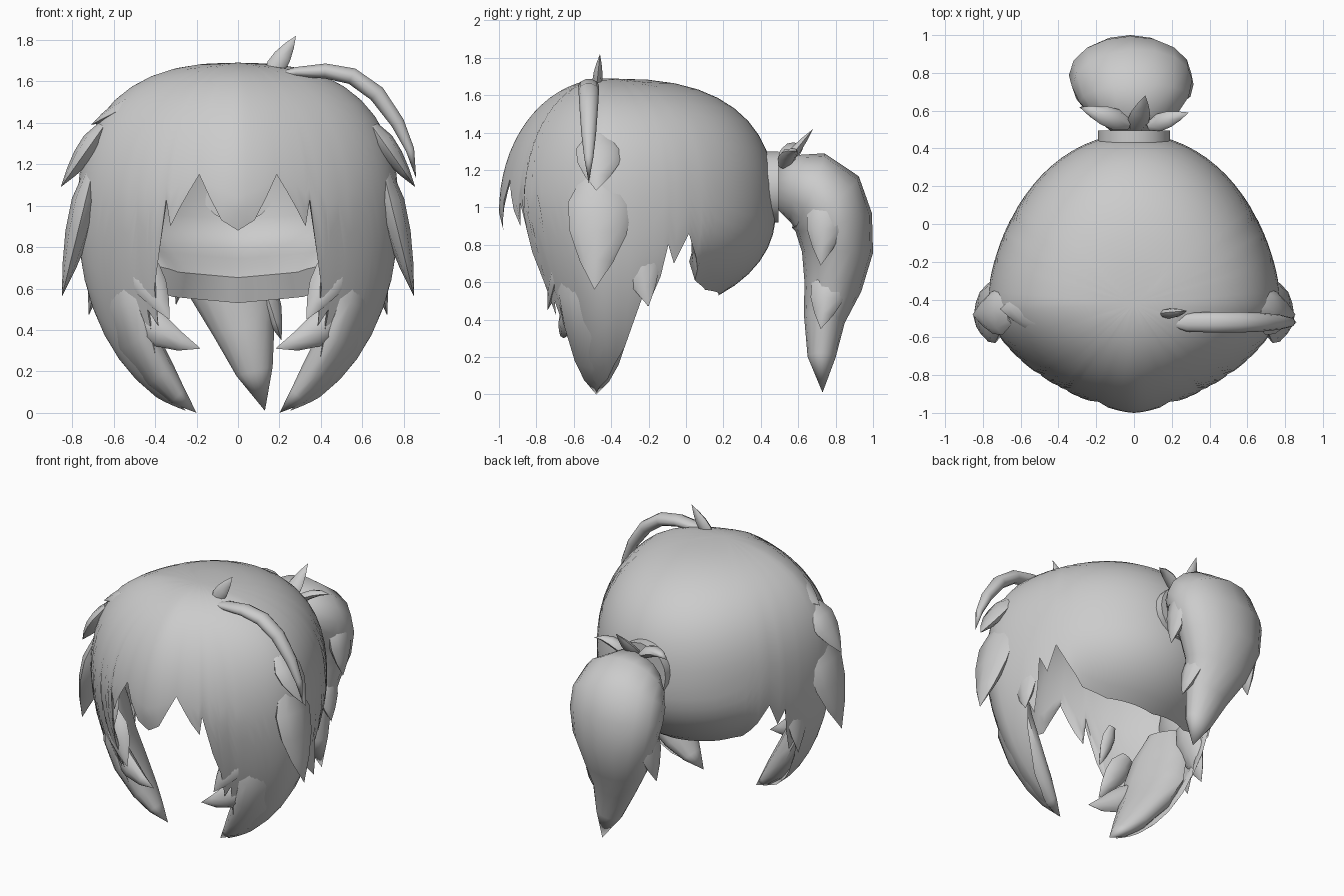
import bpy, bmesh, math
from mathutils import Vector

if "Cube" in bpy.data.objects:
    bpy.data.objects.remove(bpy.data.objects["Cube"])

hair = bpy.data.materials.new("grey_hair")
hair.diffuse_color = (0.6, 0.6, 0.6, 1)
hair.use_nodes = True
hair.node_tree.nodes["Principled BSDF"].inputs["Base Color"].default_value = hair.diffuse_color


def finish(name, bm, angle=60):
    bmesh.ops.remove_doubles(bm, verts=bm.verts[:], dist=0.0005)
    bmesh.ops.recalc_face_normals(bm, faces=bm.faces[:])
    me = bpy.data.meshes.new(name)
    bm.to_mesh(me)
    bm.free()
    me.materials.append(hair)
    ob = bpy.data.objects.new(name, me)
    bpy.context.collection.objects.link(ob)
    bpy.ops.object.select_all(action='DESELECT')
    ob.select_set(True)
    bpy.context.view_layer.objects.active = ob
    bpy.ops.object.shade_smooth_by_angle(angle=math.radians(angle))
    return ob


def strand(name, pts, side, n=10):
    """Tapered tube through (x, y, z, half width, half thickness) points."""
    bm = bmesh.new()
    cs = [Vector(p[:3]) for p in pts]
    rings = []
    for i, p in enumerate(pts):
        t = (cs[min(i + 1, len(cs) - 1)] - cs[max(i - 1, 0)]).normalized()
        s = Vector(side)
        s = (s - t * s.dot(t)).normalized()
        u = t.cross(s)
        rings.append([bm.verts.new(cs[i] + s * p[3] * math.cos(a) + u * p[4] * math.sin(a))
                      for a in (k * math.tau / n for k in range(n))])
    for a, b in zip(rings, rings[1:]):
        for k in range(n):
            bm.faces.new((a[k], a[(k + 1) % n], b[(k + 1) % n], b[k]))
    if pts[0][3] > 0.001:
        bm.faces.new(rings[0])
    return finish(name, bm)


def spike(name, a, b, w, h, side, bulge=(0, 0, 0)):
    """Leaf shaped tuft from a to tip b."""
    a, b, g = Vector(a), Vector(b), Vector(bulge)
    pts = []
    for t, k in ((0, 0.55), (0.25, 0.95), (0.5, 0.85), (0.75, 0.5), (1, 0)):
        c = a.lerp(b, t) + g * 4 * t * (1 - t)
        pts.append((*c, w * k, h * k))
    return strand(name, pts, side, 8)


def ramp(x, a, b):
    t = max(0, min(1, (x - a) / (b - a)))
    return t * t * (3 - 2 * t)


# Main hair cap: hem outline as (angle, height) for one half, front to back
CY, CZ, RX = -0.42, 0.97, 0.775
HEM = [(-90, .88), (-84, .93), (-75, 1.15), (-63, .9), (-61, 1.03), (-57, .76),
       (-53, .6), (-51, .42), (-47, .5), (-42, .27), (-36, .3), (-22, .01),
       (0, .08), (8, .25), (14, .55), (16, .47), (20, .63), (22, .8), (25, .7),
       (30, .86), (35, .73), (41, .61), (55, .56), (90, .53)]


def cap_point(deg, f, zend):
    th = math.radians(deg)
    sn, cn = math.sin(th), math.cos(th)
    q = 1.75 + 0.2 * sn
    back = ramp(deg, 10, 45)
    low = 1.02 + (0.57 - 1.02) * back
    uend = (zend - CZ) / (0.72 if zend > CZ else low)
    u = math.cos(f * math.acos(max(-0.999, uend)))
    p = 2.5 + 0.45 * min(0, sn) + 0.1 * max(0, sn) if u > 0 else 2.1
    s = (1 - abs(u) ** p) ** (1 / p)
    m = (abs(sn) ** q + abs(cn) ** q) ** (1 / q)
    z = u * (0.72 if u > 0 else low)
    y = s * sn / m * (0.58 if sn < 0 else 0.9)
    if sn < 0:
        y *= 1 - 0.25 * max(0, min(1, -z / 0.6))
    return Vector((RX * s * cn / m, y, z))


cols = []
for (a0, z0), (a1, z1) in zip(HEM, HEM[1:]):
    k = max(1, math.ceil((a1 - a0) / 5))
    cols += [(a0 + (a1 - a0) * i / k, z0 + (z1 - z0) * i / k) for i in range(k)]
cols.append(HEM[-1])
ROWS = 18
bm = bmesh.new()
for sx in (1, -1):
    for inner in (False, True):
        grid = []
        for deg, zend in cols:
            col = []
            for r in range(ROWS + 1):
                f = r / ROWS
                q = cap_point(deg, f, zend)
                if inner:
                    # thin shell whose nape curls inwards at the rim
                    lip = 0.15 * ramp(deg, 25, 50) * ramp(f, 0.7, 0.92)
                    q = q * (1 - (0.03 + lip) * min(1, (1 - f) * 18))
                col.append(bm.verts.new((q.x * sx, q.y + CY, q.z + CZ)))
            grid.append(col)
        for a, b in zip(grid, grid[1:]):
            for r in range(ROWS):
                bm.faces.new((a[r], a[r + 1], b[r + 1], b[r]))
bmesh.ops.dissolve_degenerate(bm, edges=bm.edges[:], dist=0.0005)
finish("hair_cap", bm, 50)

# Mirrored face locks and tufts
for sx, s in ((1, "right"), (-1, "left")):
    def m(x, y, z, *wh):
        return (sx * x, y, z, *wh)
    strand("face_lock_" + s, [
        m(.62, -.46, .90, .10, .02), m(.60, -.47, .70, .20, .07), m(.565, -.485, .52, .22, .09),
        m(.49, -.48, .35, .185, .095), m(.375, -.48, .18, .125, .075), m(.29, -.48, .08, .07, .045),
        m(.20, -.48, .0, 0, 0)], m(.4, 1, 0), 12)
    spike("upper_side_tuft_" + s, m(.65, -.46, 1.38), m(.855, -.48, 1.09), .13, .055, (0, 1, 0))
    spike("lower_side_tuft_" + s, m(.70, -.45, 1.17), m(.85, -.49, .56), .18, .07, (0, 1, 0))
    spike("rear_side_tuft_" + s, m(.64, -.28, .88), m(.72, -.2, .47), .12, .05, (0, 1, 0))
    spike("long_cheek_tuft_" + s, m(.53, -.58, .52), m(.18, -.66, .31), .085, .05,
          (0, 0, 1), m(.01, -.02, -.03))
    spike("short_cheek_tuft_" + s, m(.50, -.66, .76), m(.33, -.74, .45), .09, .045, (1, 0, 0))
    spike("temple_tuft_" + s, m(.44, -.74, 1.0), m(.39, -.80, .73), .05, .03, (1, 0, 0))
spike("crown_side_tuft", (-.44, -.45, 1.53), (-.71, -.45, 1.39), .12, .05, (0, 1, 0))

# Loose arching strand and its short partner on top
strand("arched_strand", [
    (.18, -.52, 1.63, .015, .01), (.28, -.52, 1.645, .05, .025), (.42, -.52, 1.65, .055, .038),
    (.55, -.52, 1.625, .055, .042), (.67, -.52, 1.54, .05, .043), (.77, -.52, 1.40, .04, .035),
    (.83, -.52, 1.27, .025, .022), (.86, -.52, 1.13, 0, 0)], (0, 1, 0))
spike("short_top_strand", (.15, -.48, 1.62), (.28, -.46, 1.82), .05, .028, (1, 0, 0))

# Hair tie
bm = bmesh.new()
prof = ((.155, .43), (.19, .43), (.19, .495), (.10, .495))
rings = [[bm.verts.new((r * math.cos(a), y, 1.11 + r * math.sin(a)))
          for a in (k * math.tau / 20 for k in range(20))] for r, y in prof]
for a, b in zip(rings, rings[1:]):
    for k in range(20):
        bm.faces.new((a[k], a[(k + 1) % 20], b[(k + 1) % 20], b[k]))
finish("hair_tie", bm, 40)

# Ponytail with its loose ends
strand("ponytail", [
    (0, .49, 1.10, .12, .11), (0, .57, 1.10, .22, .18), (0, .66, 1.09, .29, .215),
    (-.01, .745, 1.03, .32, .225), (-.02, .79, .92, .325, .21), (-.02, .81, .76, .29, .19),
    (-.01, .785, .58, .22, .155), (.03, .74, .40, .15, .11), (.08, .725, .20, .09, .075),
    (.13, .73, .01, 0, 0)], (1, 0, 0), 16)
spike("tail_end_right", (.23, .76, 1.06), (.30, .72, .69), .11, .06, (0, 1, 0))
spike("tail_end_left", (-.22, .78, .92), (-.30, .75, .52), .12, .06, (0, 1, 0))
spike("tail_end_low", (.11, .78, .66), (.21, .72, .35), .10, .06, (0, 1, 0))

# Small leaf tufts above the hair tie
spike("tie_tuft_middle", (.01, .50, 1.20), (.06, .68, 1.42), .06, .03, (1, 0, 0))
spike("tie_tuft_left", (-.03, .53, 1.24), (-.29, .62, 1.31), .06, .04, (0, 1, 0), (0, 0, .04))
spike("tie_tuft_right", (.08, .52, 1.22), (.29, .59, 1.30), .05, .03, (0, 1, 0), (0, 0, .03))
